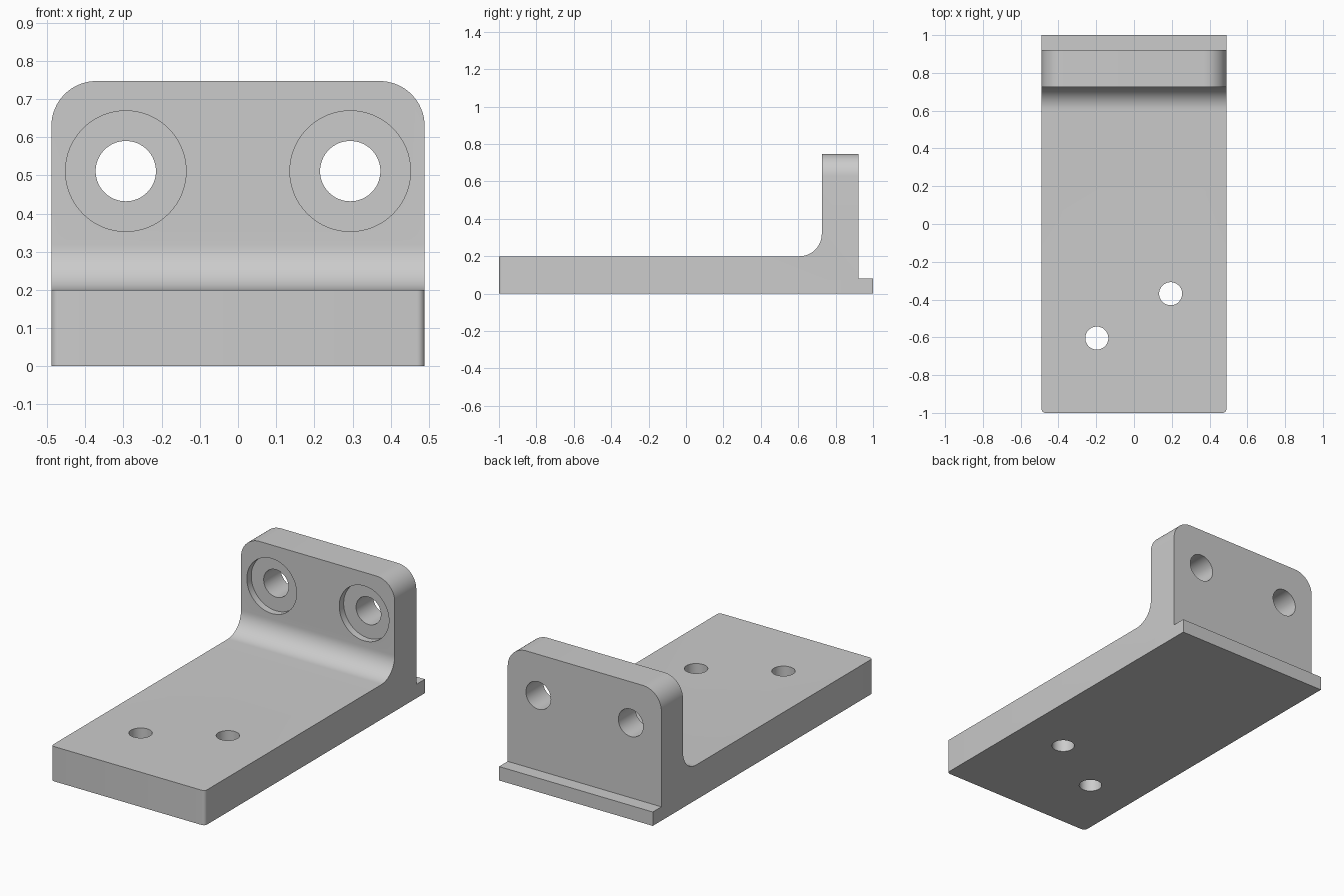
import bpy
import bmesh
from math import sin, cos, pi
from mathutils import Matrix

cube = bpy.data.objects.get("Cube")
if cube:
    bpy.data.objects.remove(cube, do_unlink=True)

HALF_W = 0.489
BASE_Z, LIP_Z, TOP_Z = 0.2, 0.08, 0.747
WALL_FRONT, WALL_BACK = 0.726, 0.922
FILLET = 0.12
HOLE_X, HOLE_Z = 0.294, 0.511

grey = bpy.data.materials.new("light_grey")
grey.use_nodes = True
colour = (0.6, 0.6, 0.6, 1)
grey.diffuse_color = colour
grey.node_tree.nodes["Principled BSDF"].inputs["Base Color"].default_value = colour


def add_object(name, bm):
    mesh = bpy.data.meshes.new(name)
    bm.to_mesh(mesh)
    bm.free()
    mesh.materials.append(grey)
    obj = bpy.data.objects.new(name, mesh)
    bpy.context.collection.objects.link(obj)
    return obj


def bevel_edges(bm, rule, radius, segments):
    edges = [e for e in bm.edges if all(rule(v.co) for v in e.verts)]
    bmesh.ops.bevel(bm, geom=edges, offset=radius, segments=segments,
                    profile=0.5, affect='EDGES')


def cylinder(name, centre, radius, depth, along_y=False):
    bm = bmesh.new()
    turn = Matrix.Rotation(pi / 2, 4, 'X') if along_y else Matrix()
    bmesh.ops.create_cone(bm, cap_ends=True, segments=64, radius1=radius,
                          radius2=radius, depth=depth,
                          matrix=Matrix.Translation(centre) @ turn)
    obj = add_object(name, bm)
    obj.hide_render = True
    return obj


# Side profile with a concave fillet between base and wall
profile = [(-1, 0), (1, 0), (1, LIP_Z), (WALL_BACK, LIP_Z),
           (WALL_BACK, TOP_Z), (WALL_FRONT, TOP_Z)]
for i in range(17):
    a = i / 16 * pi / 2
    profile.append((WALL_FRONT - FILLET + FILLET * cos(a),
                    BASE_Z + FILLET - FILLET * sin(a)))
profile.append((-1, BASE_Z))

# Bracket body, extruded across the width
bm = bmesh.new()
face = bm.faces.new([bm.verts.new((-HALF_W, y, z)) for y, z in profile])
side = bmesh.ops.extrude_face_region(bm, geom=[face])
bmesh.ops.translate(bm, vec=(2 * HALF_W, 0, 0),
                    verts=[v for v in side["geom"] if isinstance(v, bmesh.types.BMVert)])
bmesh.ops.recalc_face_normals(bm, faces=bm.faces[:])

# Rounded wall corners and softened front corners
for s in (-1, 1):
    bevel_edges(bm, lambda c: c.x * s > 0.48 and c.z > TOP_Z - 0.001, 0.118, 16)
    bevel_edges(bm, lambda c: c.x * s > 0.48 and c.y < -0.999, 0.02, 6)
bracket = add_object("bracket", bm)

# Countersunk wall holes and base pin holes
cutters = []
for s in (-1, 1):
    cutters.append(cylinder("wall_hole_cutter", (s * HOLE_X, 0.8, HOLE_Z), 0.079, 0.6, True))
    cutters.append(cylinder("recess_cutter", (s * HOLE_X, WALL_FRONT - 0.01, HOLE_Z),
                            0.158, 0.1, True))
for x, y in ((-0.197, -0.604), (0.194, -0.369)):
    cutters.append(cylinder("base_hole_cutter", (x, y, 0.1), 0.061, 0.6))

for cutter in cutters:
    mod = bracket.modifiers.new(cutter.name, 'BOOLEAN')
    mod.operation = 'DIFFERENCE'
    mod.solver = 'EXACT'
    mod.object = cutter

# Bake the cuts and remove the helpers
bpy.context.view_layer.update()
baked = bpy.data.meshes.new_from_object(
    bracket.evaluated_get(bpy.context.evaluated_depsgraph_get()))
bracket.modifiers.clear()
bracket.data = baked
for cutter in cutters:
    bpy.data.objects.remove(cutter, do_unlink=True)

# Smooth curved surfaces, keep edges sharp
bpy.ops.object.select_all(action='DESELECT')
bracket.select_set(True)
bpy.context.view_layer.objects.active = bracket
bpy.ops.object.shade_smooth_by_angle(angle=0.5)
